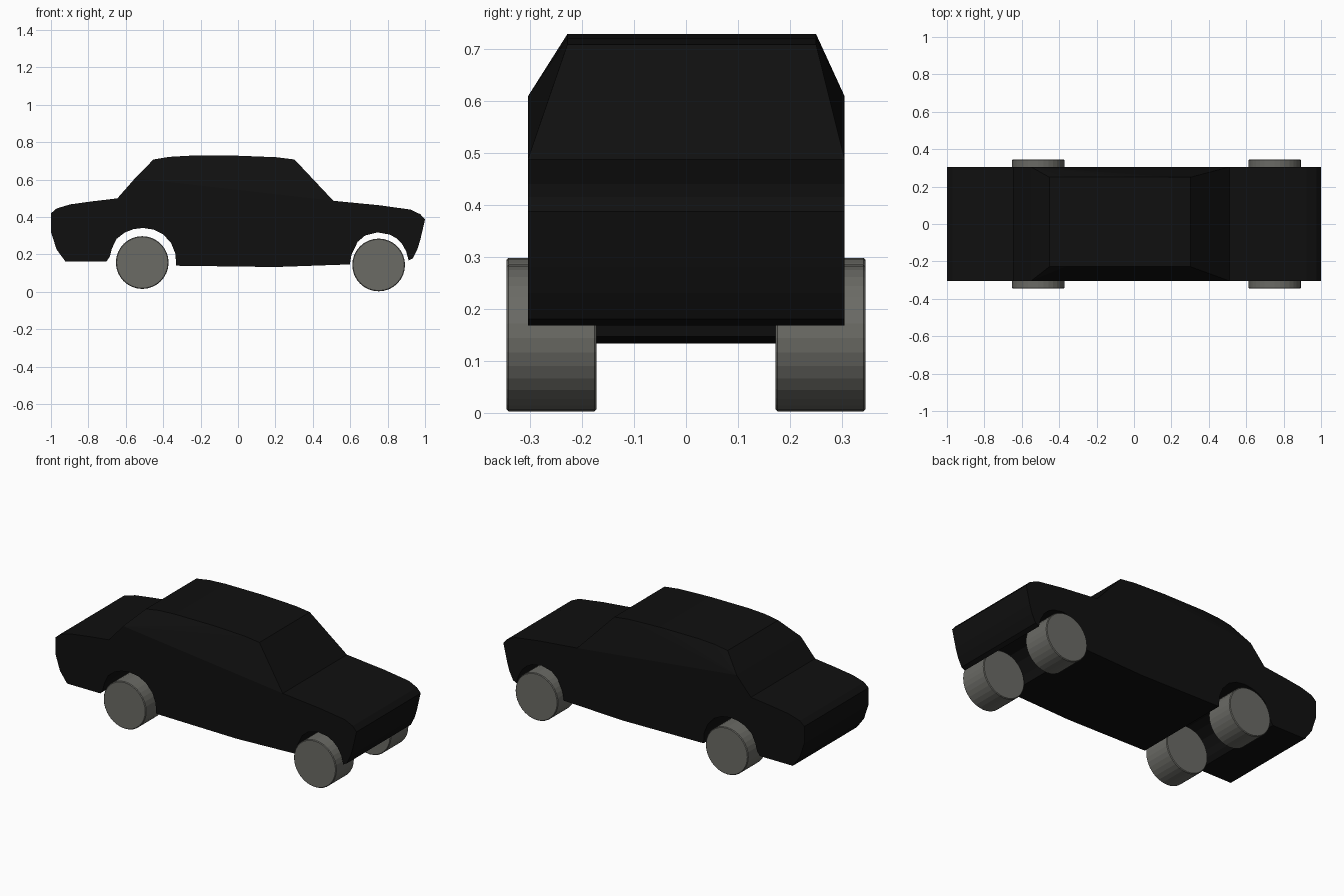
import bpy, bmesh, math
from mathutils import Matrix

if "Cube" in bpy.data.objects:
    bpy.data.objects.remove(bpy.data.objects["Cube"])


def material(name, rgb):
    m = bpy.data.materials.new(name)
    m.diffuse_color = (*rgb, 1)
    m.use_nodes = True
    m.node_tree.nodes["Principled BSDF"].inputs["Base Color"].default_value = m.diffuse_color
    return m


black = material("black paint", (0.005, 0.005, 0.005))
grey = material("grey rubber", (0.145, 0.145, 0.13))


def finish(bm, name, mat):
    bmesh.ops.recalc_face_normals(bm, faces=bm.faces)
    me = bpy.data.meshes.new(name)
    bm.to_mesh(me)
    bm.free()
    me.materials.append(mat)
    ob = bpy.data.objects.new(name, me)
    bpy.context.collection.objects.link(ob)
    return ob


# Side profile (x, z): cabin from the trunk edge to the hood edge
CABIN = [(-0.645, 0.5), (-0.55, 0.608), (-0.452, 0.708), (-0.366, 0.722),
         (-0.26, 0.728), (0, 0.728), (0.206, 0.72), (0.302, 0.708),
         (0.51, 0.487)]
# Hood, nose, front arch, sill, rear arch, tail, trunk
LOWER = [(0.757, 0.463), (0.922, 0.44), (0.975, 0.415), (1.0, 0.387),
         (0.975, 0.28), (0.96, 0.23), (0.935, 0.18), (0.912, 0.168),
         (0.9, 0.215), (0.875, 0.26), (0.845, 0.288), (0.81, 0.307),
         (0.745, 0.318), (0.68, 0.302), (0.64, 0.268), (0.607, 0.2),
         (0.598, 0.147), (0.2, 0.133), (-0.33, 0.14), (-0.335, 0.205),
         (-0.357, 0.26), (-0.4, 0.308), (-0.45, 0.333), (-0.51, 0.342),
         (-0.56, 0.335), (-0.605, 0.318), (-0.65, 0.283), (-0.675, 0.23),
         (-0.685, 0.19), (-0.703, 0.163), (-0.923, 0.163), (-0.97, 0.227),
         (-1.0, 0.32), (-1.0, 0.42), (-0.97, 0.446), (-0.896, 0.468),
         (-0.78, 0.484)]

# Body shell: the roof is narrower than the lower body
bm = bmesh.new()
rings = []
for side, wide, roof in ((-1, 0.304, 0.228), (1, 0.305, 0.25)):
    rings.append([bm.verts.new((x, side * (roof if z > 0.65 else wide), z))
                  for x, z in CABIN + LOWER])
a, b = rings
n = len(a)
for i in range(n):
    j = (i + 1) % n
    bm.faces.new((a[i], a[j], b[j], b[i]))
c = len(CABIN)
for r in rings:
    bm.faces.new([r[0]] + r[c - 1:])          # flat lower side
    bm.faces.new((r[0], r[1], r[c - 1]))      # rear pillar foot
    for i in range(2, c - 1):                 # leaning cabin side
        bm.faces.new((r[1], r[i], r[i + 1]))
finish(bm, "car_body", black)

# Wheels
for place, x, z in (("rear", -0.512, 0.157), ("front", 0.752, 0.144)):
    for label, side in (("near", -1), ("far", 1)):
        bm = bmesh.new()
        bmesh.ops.create_cone(bm, cap_ends=True, segments=32, radius1=0.141,
                              radius2=0.141, depth=0.173)
        rims = [e for e in bm.edges
                if abs(e.verts[0].co.z - e.verts[1].co.z) < 1e-5]
        bmesh.ops.bevel(bm, geom=rims, offset=0.004, segments=1,
                        affect='EDGES')
        bm.transform(Matrix.Translation((x, side * 0.2585, z))
                     @ Matrix.Rotation(math.pi / 2, 4, 'X'))
        finish(bm, f"{place}_wheel_{label}", grey)
